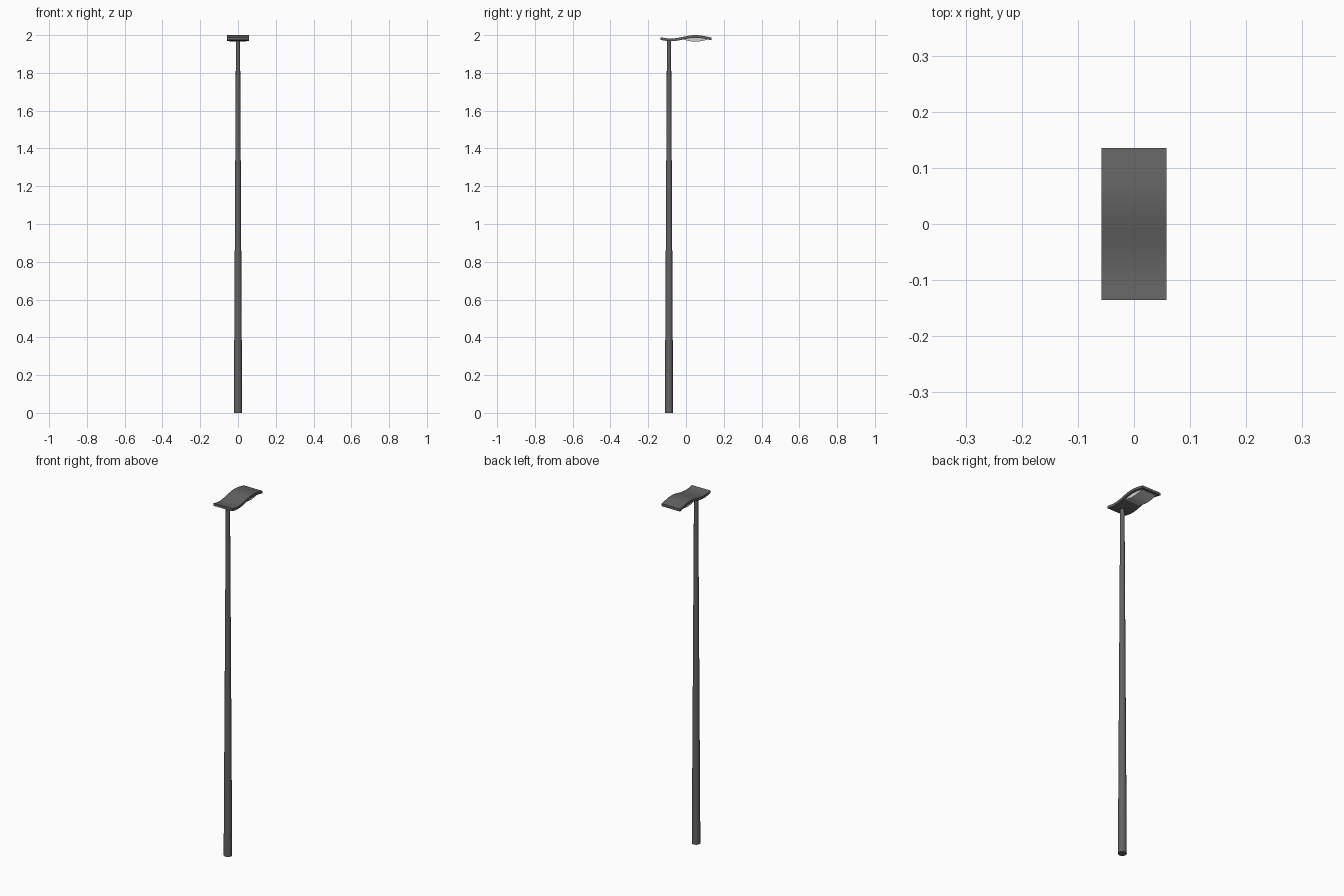
import bpy, bmesh, math

if "Cube" in bpy.data.objects:
    bpy.data.objects.remove(bpy.data.objects["Cube"])


def material(name, rgb):
    m = bpy.data.materials.new(name)
    m.diffuse_color = (*rgb, 1)
    m.use_nodes = True
    m.node_tree.nodes["Principled BSDF"].inputs["Base Color"].default_value = m.diffuse_color
    return m


dark = material("dark grey metal", (0.125, 0.125, 0.125))
pale = material("pale lamp glass", (0.62, 0.62, 0.62))


def finish(name, bm, mat):
    bmesh.ops.recalc_face_normals(bm, faces=bm.faces)
    me = bpy.data.meshes.new(name)
    bm.to_mesh(me)
    bm.free()
    me.materials.append(mat)
    ob = bpy.data.objects.new(name, me)
    bpy.context.collection.objects.link(ob)
    bpy.context.view_layer.objects.active = ob
    for o in bpy.context.selected_objects:
        o.select_set(False)
    ob.select_set(True)
    bpy.ops.object.shade_smooth_by_angle(angle=math.radians(35))
    return ob


def strip_prism(name, y0, y1, top, bottom, half, mat, n=24):
    """Slab between two height curves, extruded across x."""
    bm = bmesh.new()
    rows = []
    for i in range(n + 1):
        y = y0 + (y1 - y0) * i / n
        rows.append([bm.verts.new(p) for p in (
            (-half, y, top(y)), (half, y, top(y)),
            (half, y, bottom(y)), (-half, y, bottom(y)))])
    for a, b in zip(rows, rows[1:]):
        for k in range(4):
            bm.faces.new((a[k], a[(k + 1) % 4], b[(k + 1) % 4], b[k]))
    bm.faces.new(rows[0])
    bm.faces.new(rows[-1])
    return finish(name, bm, mat)


# Wavy lamp head
def wave(y):
    return 1.991 + 0.009 * math.sin(2 * math.pi * (y + 0.015) / 0.26)


THICK = 0.014
strip_prism("lamp_head", -0.135, 0.135, wave, lambda y: wave(y) - THICK, 0.058, dark)

# Bowed glass under the front half of the head
G0, G1 = -0.015, 0.115


def glass_bottom(y):
    t = (y - G0) / (G1 - G0)
    a, b = wave(G0) - THICK, wave(G1) - THICK
    return a + (b - a) * t - 0.011 * math.sin(math.pi * t) - 0.0005


strip_prism("lamp_glass", G0, G1, lambda y: wave(y) - THICK + 0.002,
            glass_bottom, 0.046, pale)

# Tapered pole
H = 1.975
bm = bmesh.new()
bmesh.ops.create_cone(bm, cap_ends=True, segments=20, radius1=0.022,
                      radius2=0.011, depth=H)
bmesh.ops.translate(bm, verts=bm.verts, vec=(0, -0.09, H / 2))
finish("pole", bm, dark)
